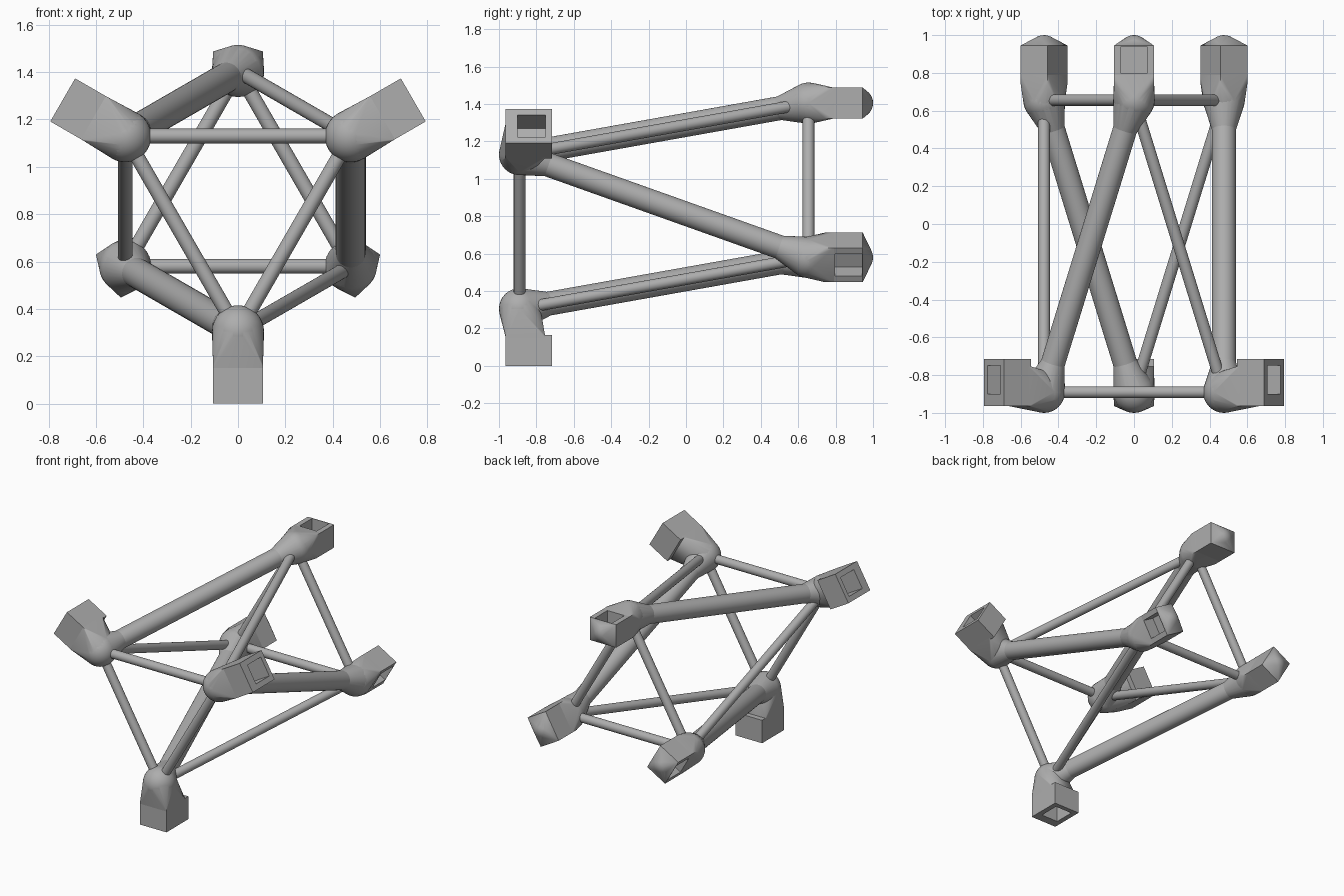
import bpy, bmesh, math
from mathutils import Vector, Matrix

cube = bpy.data.objects.get("Cube")
if cube:
    bpy.data.objects.remove(cube, do_unlink=True)

AXIS_Z = 0.855      # height of the three-fold axis, which runs along y
RING = 0.55         # distance of every joint from that axis
FRONT_Y, REAR_Y = -0.89, 0.655
BALL, THICK, THIN = 0.11, 0.064, 0.031
TAPER = 0.165       # length of the cone from joint to thick rod
HALF = 0.105        # half width of the sockets

grey = bpy.data.materials.new("mid_grey")
grey.use_nodes = True
grey.diffuse_color = (0.42, 0.42, 0.42, 1)
grey.node_tree.nodes["Principled BSDF"].inputs["Base Color"].default_value = (0.42, 0.42, 0.42, 1)


def spin(angle):
    """Turn around the y axis and lift to the axis height; angle 0 points down."""
    return Matrix.Translation((0, 0, AXIS_Z)) @ Matrix.Rotation(-math.radians(angle), 4, 'Y')


def joint(y, angle):
    return spin(angle) @ Vector((0, y, -RING))


def finish(bm, name):
    bmesh.ops.recalc_face_normals(bm, faces=bm.faces)
    mesh = bpy.data.meshes.new(name)
    bm.to_mesh(mesh)
    bm.free()
    mesh.materials.append(grey)
    obj = bpy.data.objects.new(name, mesh)
    bpy.context.collection.objects.link(obj)
    return obj


def box_points(lo, hi):
    return [Vector((x, y, z)) for x in (lo[0], hi[0]) for y in (lo[1], hi[1]) for z in (lo[2], hi[2])]


def ball_points(centre, radius):
    bm = bmesh.new()
    bmesh.ops.create_uvsphere(bm, u_segments=32, v_segments=16, radius=radius)
    pts = [v.co + Vector(centre) for v in bm.verts]
    bm.free()
    return pts


def ring_points(centre, direction, radius, sides=32):
    turn = direction.to_track_quat('Z', 'Y')
    steps = [2 * math.pi * i / sides for i in range(sides)]
    return [centre + turn @ Vector((radius * math.cos(t), radius * math.sin(t), 0)) for t in steps]


def hull(name, points, matrix=Matrix()):
    """Convex skin around a set of points."""
    bm = bmesh.new()
    for p in points:
        bm.verts.new(matrix @ p)
    out = bmesh.ops.convex_hull(bm, input=bm.verts[:])
    spare = {g for g in out["geom_interior"] + out["geom_unused"] if isinstance(g, bmesh.types.BMVert)}
    bmesh.ops.delete(bm, geom=list(spare), context='VERTS')
    bmesh.ops.dissolve_limit(bm, angle_limit=0.005, verts=bm.verts[:], edges=bm.edges[:])
    return finish(bm, name)


def rod(name, a, b, radius):
    d = b - a
    return hull(name, ring_points(a, d, radius) + ring_points(b, d, radius))


def taper(name, a, b):
    """Cone that blends the joint ball at a into a thick rod towards b."""
    d = (b - a).normalized()
    return hull(name, ball_points(a, BALL) + ring_points(a + d * TAPER, d, THICK))


def cut(obj, lo, hi, matrix):
    """Sink a square hole into a socket."""
    tool = hull("hole_cutter", box_points(lo, hi), matrix)
    mod = obj.modifiers.new("hole", 'BOOLEAN')
    mod.operation, mod.solver, mod.object = 'DIFFERENCE', 'EXACT', tool
    deps = bpy.context.evaluated_depsgraph_get()
    mesh = bpy.data.meshes.new_from_object(obj.evaluated_get(deps))
    obj.modifiers.clear()
    obj.data = mesh
    bpy.data.objects.remove(tool, do_unlink=True)


parts = []
for i in range(3):
    a = 120 * i
    n = f"_{i + 1}"
    front, rear_thick, rear_thin = joint(FRONT_Y, a), joint(REAR_Y, a - 60), joint(REAR_Y, a + 60)

    # rods
    parts += [
        rod("thick_rod" + n, front, rear_thick, THICK),
        taper("front_taper" + n, front, rear_thick),
        taper("rear_taper" + n, rear_thick, front),
        rod("thin_rod" + n, front, rear_thin, THIN),
        rod("front_strut" + n, front, joint(FRONT_Y, a + 120), THIN),
        rod("rear_strut" + n, rear_thick, rear_thin, THIN),
    ]

    # front socket: opens outwards, away from the axis
    m = spin(a)
    end, top = -AXIS_Z, -AXIS_Z + 0.165
    parts.append(hull("front_neck" + n, ball_points((0, FRONT_Y, -RING), BALL)
                      + box_points((-HALF, -0.964, top - 0.015), (HALF, -0.754, top)), m))
    socket = hull("front_socket" + n, box_points((-HALF, -0.964, end), (HALF, -0.716, top)), m)
    cut(socket, (-0.068, -0.90, end - 0.05), (0.068, -0.75, end + 0.145), m)
    parts.append(socket)

    # rear socket: reaches backwards, hole in its outer side
    m = spin(a + 60)
    outer, inner = -RING - 0.0825, -RING + 0.0825
    parts.append(hull("rear_neck" + n, ball_points((0, REAR_Y, -RING), BALL)
                      + box_points((-HALF, 0.742, outer), (HALF, 0.79, inner)), m))
    socket = hull("rear_socket" + n, box_points((-HALF, 0.742, outer), (HALF, 0.945, inner))
                  + ball_points((0, 0.92, -RING), 0.08), m)
    cut(socket, (-0.068, 0.797, outer - 0.05), (0.068, 0.941, outer + 0.095), m)
    parts.append(socket)

# smooth round surfaces, keep edges sharp
bpy.ops.object.select_all(action='DESELECT')
for p in parts:
    p.select_set(True)
bpy.context.view_layer.objects.active = parts[0]
bpy.ops.object.shade_smooth_by_angle(angle=math.radians(30))
